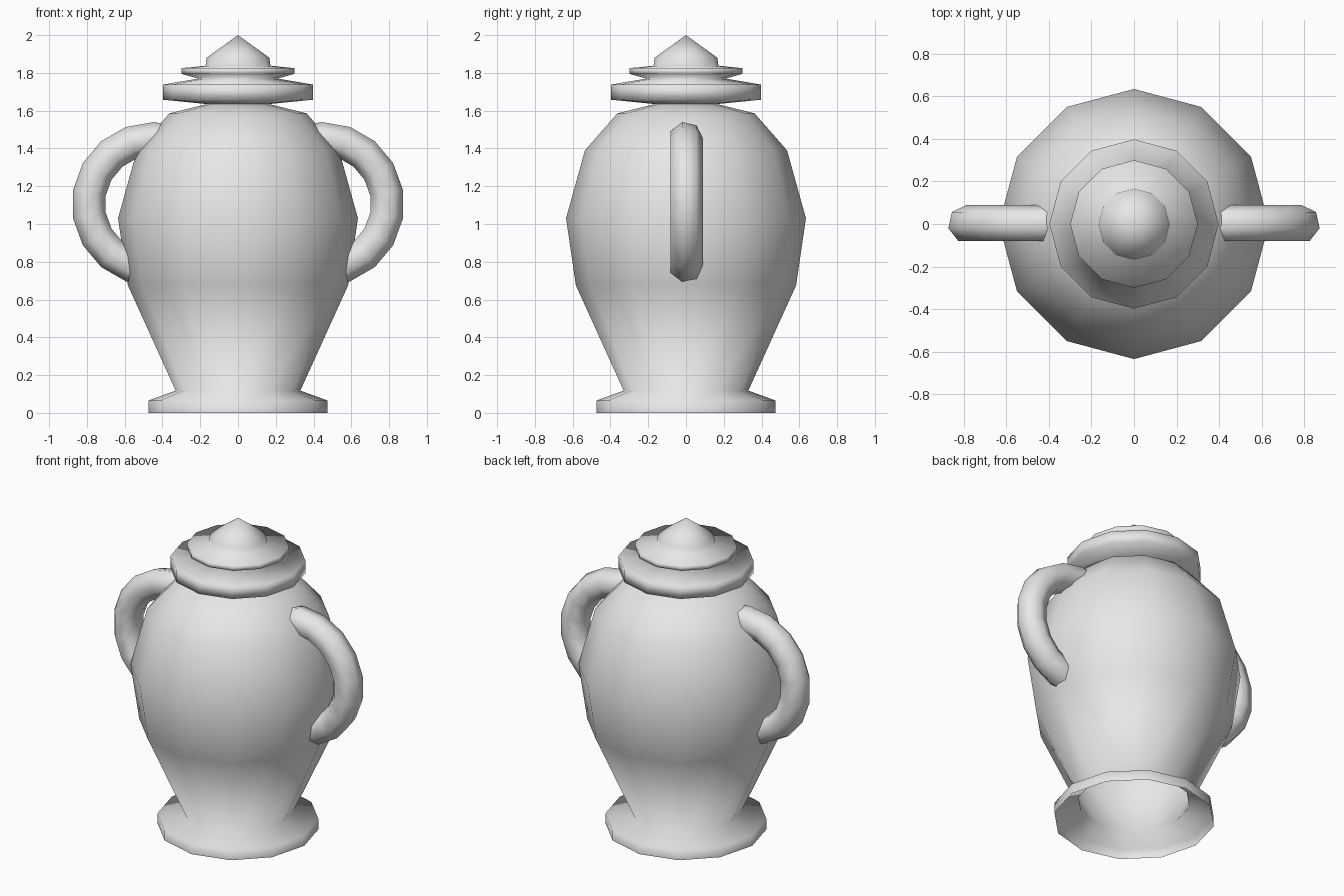
import bpy, bmesh
from math import sin, cos, pi, radians

cube = bpy.data.objects.get("Cube")
if cube:
    bpy.data.objects.remove(cube, do_unlink=True)

grey = bpy.data.materials.new("plain_grey")
grey.use_nodes = True
COLOUR = (0.8, 0.8, 0.8, 1)
grey.diffuse_color = COLOUR
grey.node_tree.nodes["Principled BSDF"].inputs["Base Color"].default_value = COLOUR


def skin(name, rings):
    """Join closed rings of points into a smooth tube."""
    bm = bmesh.new()
    loops = [[bm.verts.new(p) for p in ring] for ring in rings]
    for a, b in zip(loops, loops[1:]):
        n = len(a)
        for i in range(n):
            j = (i + 1) % n
            bm.faces.new((a[i], a[j], b[j], b[i]))
    bmesh.ops.remove_doubles(bm, verts=bm.verts, dist=0.0001)
    bmesh.ops.recalc_face_normals(bm, faces=bm.faces)
    for f in bm.faces:
        f.smooth = True
    mesh = bpy.data.meshes.new(name)
    bm.to_mesh(mesh)
    bm.free()
    mesh.materials.append(grey)
    obj = bpy.data.objects.new(name, mesh)
    bpy.context.collection.objects.link(obj)
    return obj


def lathe(name, profile, sides=12):
    """Turn a (radius, height) profile around the z axis."""
    turn = [2 * pi * i / sides for i in range(sides)]
    return skin(name, [[(r * cos(t), r * sin(t), z) for t in turn] for r, z in profile])


# Foot and belly, open underneath
lathe("urn_body", [(0.475, 0), (0.475, 0.065), (0.33, 0.118), (0.583, 0.675),
                   (0.635, 1.03), (0.535, 1.39), (0.364, 1.585), (0.165, 1.635)])

# Stepped lid with pointed knob
lathe("lid", [(0.165, 1.635), (0.398, 1.658), (0.398, 1.738), (0.21, 1.77),
              (0.3, 1.795), (0.3, 1.825), (0.172, 1.838), (0.166, 1.88), (0, 2.0)])


# Curved handles, their ends buried in the belly
def handle(name, side, bend=0.347, tube=0.09, sides=7):
    rings = []
    for deg in range(-90, 111, 20):
        a = radians(deg)
        ring = []
        for i in range(sides):
            t = 2 * pi * i / sides
            r = bend + tube * sin(t)
            ring.append((side * (0.445 + r * cos(a)), tube * cos(t), 1.105 + r * sin(a)))
        rings.append(ring)
    return skin(name, rings)


handle("left_handle", 1)
handle("right_handle", -1)
